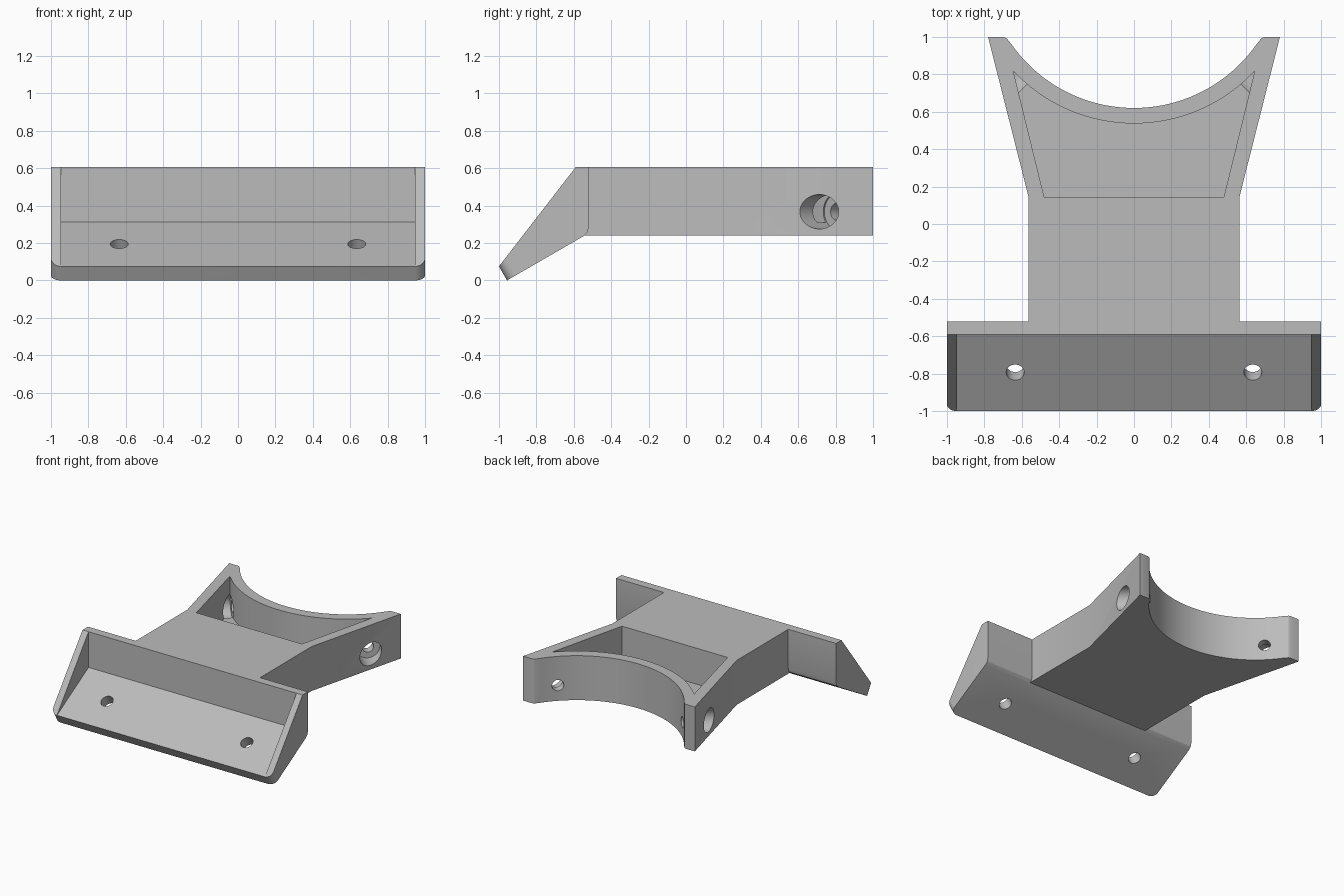
import bpy, bmesh, math
from mathutils import Vector

if "Cube" in bpy.data.objects:
    bpy.data.objects.remove(bpy.data.objects["Cube"])

grey = bpy.data.materials.new("plain grey")
grey.use_nodes = True
colour = (0.5, 0.5, 0.5, 1)
grey.diffuse_color = colour
grey.node_tree.nodes["Principled BSDF"].inputs["Base Color"].default_value = colour


def prism(name, points, start, end, axis, round_front=0):
    """Extrude a closed profile along x (profile in yz) or z (profile in xy)."""
    def place(p, t):
        return (t, p[0], p[1]) if axis == "x" else (p[0], p[1], t)
    bm = bmesh.new()
    low = [bm.verts.new(place(p, start)) for p in points]
    high = [bm.verts.new(place(p, end)) for p in points]
    bm.faces.new(low)
    bm.faces.new(high)
    for i in range(len(points)):
        j = (i + 1) % len(points)
        bm.faces.new((low[i], low[j], high[j], high[i]))
    bmesh.ops.recalc_face_normals(bm, faces=bm.faces)
    if round_front:
        edges = [bm.edges.get((ring[0], ring[1])) for ring in (low, high)]
        bmesh.ops.bevel(bm, geom=edges, offset=round_front, segments=8,
                        profile=0.5, affect="EDGES")
    mesh = bpy.data.meshes.new(name)
    bm.to_mesh(mesh)
    bm.free()
    mesh.materials.append(grey)
    ob = bpy.data.objects.new(name, mesh)
    bpy.context.collection.objects.link(ob)
    return ob


def rod(name, a, b, radius):
    """Cylinder between two points."""
    a, b = Vector(a), Vector(b)
    bpy.ops.mesh.primitive_cylinder_add(vertices=40, radius=radius, depth=(b - a).length,
                                        location=(a + b) / 2)
    ob = bpy.context.object
    ob.name = name
    ob.rotation_euler = (b - a).to_track_quat("Z", "Y").to_euler()
    ob.data.materials.append(grey)
    return ob


def combine(target, other, operation):
    """Apply a boolean and discard the helper."""
    bpy.context.view_layer.update()
    bpy.context.view_layer.objects.active = target
    mod = target.modifiers.new(operation, "BOOLEAN")
    mod.operation, mod.object, mod.solver = operation, other, "EXACT"
    bpy.ops.object.modifier_apply(modifier=mod.name)
    bpy.data.objects.remove(other)


def arc(radius, half_angle, steps=48):
    """Saddle arc from right (+x) to left, around the cradle axis."""
    angles = [half_angle * (1 - 2 * i / steps) for i in range(steps + 1)]
    return [(radius * math.sin(a), CRADLE_Y - radius * math.cos(a)) for a in angles]


CRADLE_Y, BOTTOM, TOP, FLOOR = 1.42, 0.24, 0.605, 0.31

# Sloped mounting plate with upright back wall and side gussets
bracket = prism("bracket", [(-1, 0.075), (-0.957, 0), (-0.545, 0.238), (-0.527, 0.257),
                            (-0.52, 0.285), (-0.52, TOP), (-0.59, TOP)],
                -1, 1, "x", round_front=0.055)
recess = prism("plate_recess", [(-1.2, -0.0405), (-0.59, 0.3117), (-0.59, 0.8), (-1.2, 0.8)],
               -0.945, 0.945, "x")
combine(bracket, recess, "DIFFERENCE")

# Body flaring out to the curved cradle, with rounded tips
saddle = arc(0.8, math.asin(0.655 / 0.8))
right_tip = [(0.78, 1), (0.7, 1), (0.685, 0.995), (0.673, 0.983)]
left_tip = [(-x, y) for x, y in reversed(right_tip)]
body = prism("body", [(-0.565, -0.55), (0.565, -0.55), (0.565, 0.15)]
             + right_tip + saddle + left_tip + [(-0.565, 0.15)], BOTTOM, TOP, "z")
combine(bracket, body, "UNION")

# Pocket behind the cradle wall
pocket = prism("pocket", [(-0.48, 0.145), (0.48, 0.145)] + arc(0.883, math.asin(0.645 / 0.883)),
               FLOOR, 0.8, "z")
combine(bracket, pocket, "DIFFERENCE")

# Screw holes, aimed at the cradle axis and square to the plate
for side in (-1, 1):
    def radial(distance):
        d = distance * math.sqrt(0.5)
        return (side * d, CRADLE_Y - d, 0.367)
    combine(bracket, rod("counterbore", radial(0.87), radial(1.25), 0.092), "DIFFERENCE")
    combine(bracket, rod("cradle_hole", radial(0.7), radial(0.95), 0.045), "DIFFERENCE")
    centre, normal = Vector((side * 0.635, -0.793, 0.195)), Vector((0, -0.5, 0.866))
    combine(bracket, rod("plate_hole", centre - normal * 0.2, centre + normal * 0.1, 0.048),
            "DIFFERENCE")

# Smooth curves, sharp corners
bpy.ops.object.select_all(action="DESELECT")
bracket.select_set(True)
bpy.context.view_layer.objects.active = bracket
bpy.ops.object.shade_smooth_by_angle(angle=math.radians(25))
